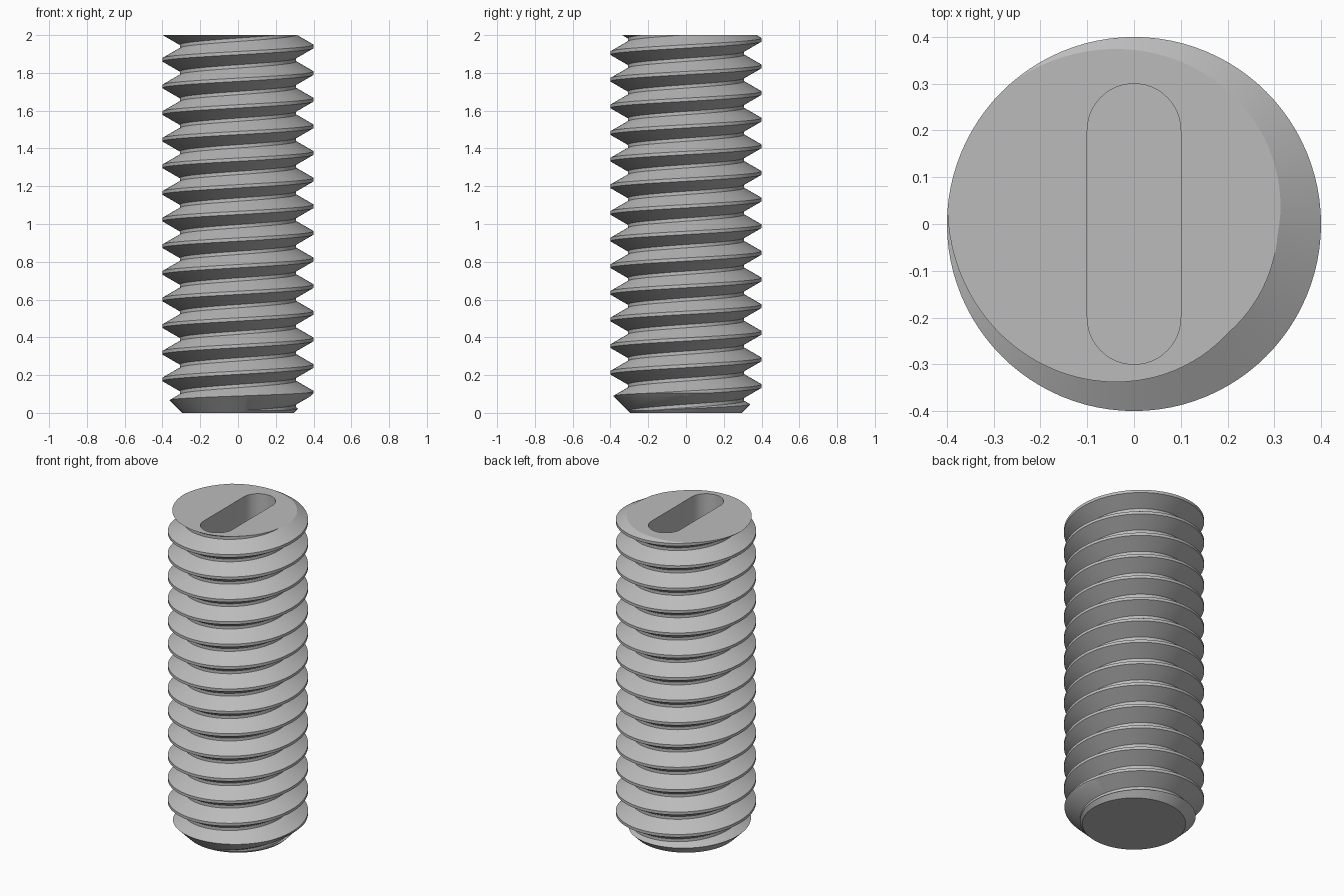
import bpy, bmesh
from math import pi, sin, cos, radians

if "Cube" in bpy.data.objects:
    bpy.data.objects.remove(bpy.data.objects["Cube"], do_unlink=True)

PITCH, CREST_R, ROOT_R = 0.141, 0.4, 0.308
CREST_Z = 1.94              # height of the last crest on the +x side
SEG, TURNS = 96, 17

steel = bpy.data.materials.new("grey_steel")
steel.use_nodes = True
colour = (0.5, 0.5, 0.5, 1)
steel.diffuse_color = colour
steel.node_tree.nodes["Principled BSDF"].inputs["Base Color"].default_value = colour


def make_object(name, bm):
    bmesh.ops.recalc_face_normals(bm, faces=bm.faces)
    mesh = bpy.data.meshes.new(name)
    bm.to_mesh(mesh)
    bm.free()
    mesh.materials.append(steel)
    obj = bpy.data.objects.new(name, mesh)
    bpy.context.collection.objects.link(obj)
    return obj


def prism(bm, rings):
    """Capped solid through a list of equal-length point rings."""
    loops = [[bm.verts.new(p) for p in ring] for ring in rings]
    n = len(loops[0])
    for low, high in zip(loops, loops[1:]):
        for i in range(n):
            j = (i + 1) % n
            bm.faces.new((low[i], low[j], high[j], high[i]))
    bm.faces.new(loops[0])
    bm.faces.new(loops[-1])


def cut(target, cutter, operation):
    cutter.hide_render = True
    mod = target.modifiers.new(operation.lower(), "BOOLEAN")
    mod.object, mod.operation, mod.solver = cutter, operation, "EXACT"
    bpy.context.view_layer.objects.active = target
    bpy.ops.object.modifier_apply(modifier=mod.name)
    bpy.data.objects.remove(cutter, do_unlink=True)


# Helical thread: one truncated V profile per pitch, swept as a closed strip
flat = PITCH / 16
profile = [(ROOT_R, flat - PITCH / 2), (CREST_R, -flat),
           (CREST_R, flat), (ROOT_R, PITCH / 2 - flat)]
start = CREST_Z - 15 * PITCH
bm = bmesh.new()
columns = []
for i in range(SEG * TURNS + 1):
    a = 2 * pi * i / SEG
    rise = start + PITCH * i / SEG
    columns.append([bm.verts.new((r * cos(a), r * sin(a), rise + z)) for r, z in profile])
# the end of each profile meets the start of the profile one turn later
strips = [c + [columns[i + SEG][0]] for i, c in enumerate(columns[:-SEG])]
for a, b in zip(strips, strips[1:]):
    for k in range(4):
        bm.faces.new((a[k], b[k], b[k + 1], a[k + 1]))
# spiral end caps, fanned from the axis
bottom = [c[0] for c in columns[:SEG + 1]] + strips[0][3:0:-1]
last = len(strips) - 1
top = [c[0] for c in columns[last + SEG:last:-1]] + strips[last][:4]
for rim in (bottom, top):
    hub = bm.verts.new((0, 0, sum(v.co.z for v in rim) / len(rim)))
    for a, b in zip(rim, rim[1:] + rim[:1]):
        bm.faces.new((a, b, hub))
used = {v for f in bm.faces for v in f.verts}
bmesh.ops.delete(bm, geom=[v for v in bm.verts if v not in used], context="VERTS")
screw = make_object("threaded_screw", bm)

# Trim to length with a flat top and a chamfered point
bm = bmesh.new()
prism(bm, [[(r * cos(2 * pi * i / SEG), r * sin(2 * pi * i / SEG), z) for i in range(SEG)]
           for r, z in ((0.295, 0), (0.455, 0.16), (0.455, 2))])
cut(screw, make_object("trim_cutter", bm), "INTERSECT")

# Round-ended driver slot in the top
bm = bmesh.new()
ends = [(0.1 * cos(pi * i / 24), 0.2 + 0.1 * sin(pi * i / 24)) for i in range(25)]
outline = ends + [(-x, -y) for x, y in ends]
prism(bm, [[(x, y, z) for x, y in outline] for z in (1.7, 2.1)])
cut(screw, make_object("slot_cutter", bm), "DIFFERENCE")

bpy.ops.object.select_all(action="DESELECT")
screw.select_set(True)
bpy.context.view_layer.objects.active = screw
bpy.ops.object.shade_smooth_by_angle(angle=radians(25))
